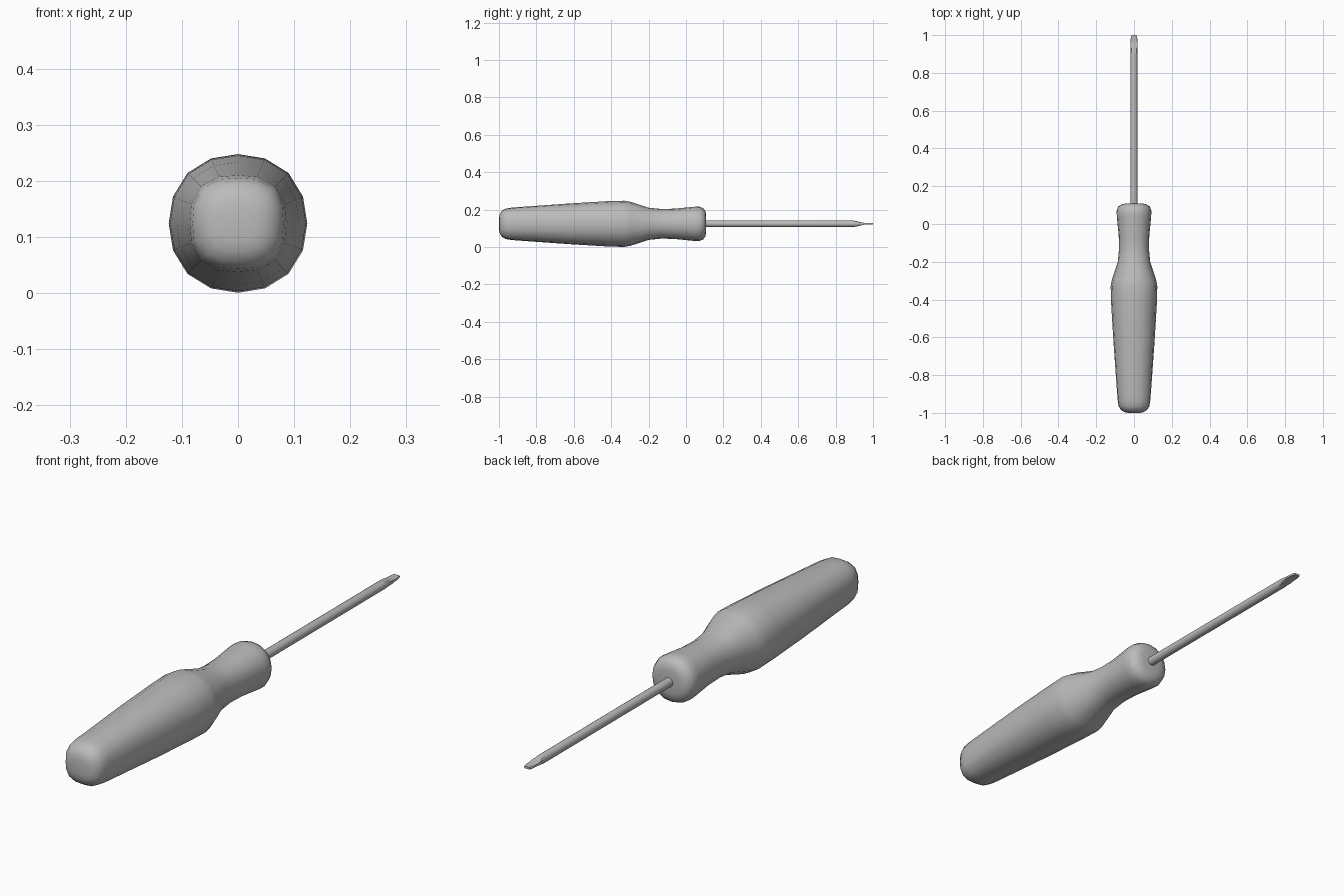
import bpy, bmesh
from math import sin, cos, pi, radians

cube = bpy.data.objects.get("Cube")
if cube:
    bpy.data.objects.remove(cube)

AXIS_Z = 0.124
SIDES = 16

grey = bpy.data.materials.new("plain_grey")
grey.use_nodes = True
grey.diffuse_color = (0.5, 0.5, 0.5, 1)
grey.node_tree.nodes["Principled BSDF"].inputs["Base Color"].default_value = grey.diffuse_color


def loft(name, rings, angle):
    """Skin equal-length rings of points, cap both ends and shade smooth."""
    bm = bmesh.new()
    loops = [[bm.verts.new(p) for p in ring] for ring in rings]
    for a, b in zip(loops, loops[1:]):
        for i in range(SIDES):
            j = (i + 1) % SIDES
            bm.faces.new((a[i], a[j], b[j], b[i]))
    bm.faces.new(loops[0])
    bm.faces.new(loops[-1])
    bmesh.ops.recalc_face_normals(bm, faces=bm.faces)
    mesh = bpy.data.meshes.new(name)
    bm.to_mesh(mesh)
    bm.free()
    mesh.materials.append(grey)
    obj = bpy.data.objects.new(name, mesh)
    obj.location.z = AXIS_Z
    bpy.context.collection.objects.link(obj)
    bpy.ops.object.select_all(action='DESELECT')
    obj.select_set(True)
    bpy.context.view_layer.objects.active = obj
    bpy.ops.object.shade_smooth_by_angle(angle=radians(angle))
    return obj


def handle_ring(y, r, square):
    """Ring whose diagonals bulge out by the given share."""
    ring = []
    for i in range(SIDES):
        t = 2 * pi * i / SIDES
        d = r * (1 + square * sin(2 * t) ** 2)
        ring.append((d * cos(t), y, d * sin(t)))
    return ring


def shaft_ring(y, width, thick):
    """Round ring with its top and bottom cut flat."""
    ring = []
    for i in range(SIDES):
        t = 2 * pi * i / SIDES
        z = 0.018 * sin(t)
        ring.append((width * cos(t), y, max(-thick, min(thick, z))))
    return ring


# Handle: rounded butt, swelling grip, narrow neck and collar
profile = [(-1.0, 0.03, 0.1), (-0.996, 0.05, 0.1), (-0.985, 0.069, 0.1),
           (-0.965, 0.081, 0.1), (-0.935, 0.086, 0.09), (-0.9, 0.089, 0.08),
           (-0.62, 0.109, 0.05), (-0.42, 0.121, 0.03), (-0.33, 0.1235, 0.03),
           (-0.295, 0.117, 0.03), (-0.2, 0.086, 0.03), (-0.13, 0.079, 0.03),
           (-0.06, 0.081, 0.03), (0.04, 0.091, 0.03), (0.07, 0.092, 0.03),
           (0.092, 0.084, 0.03), (0.104, 0.066, 0.03), (0.108, 0.045, 0.03)]
loft("handle", [handle_ring(*p) for p in profile], 60)

# Shaft: round rod ground to a flat blade with a slightly narrowed end
stations = [(0.08, 0.018, 0.018), (0.895, 0.018, 0.018), (0.91, 0.018, 0.0145),
            (0.925, 0.0185, 0.011), (0.94, 0.019, 0.0075), (0.957, 0.019, 0.004),
            (0.985, 0.017, 0.004), (1.0, 0.012, 0.004)]
loft("shaft", [shaft_ring(*s) for s in stations], 25)
